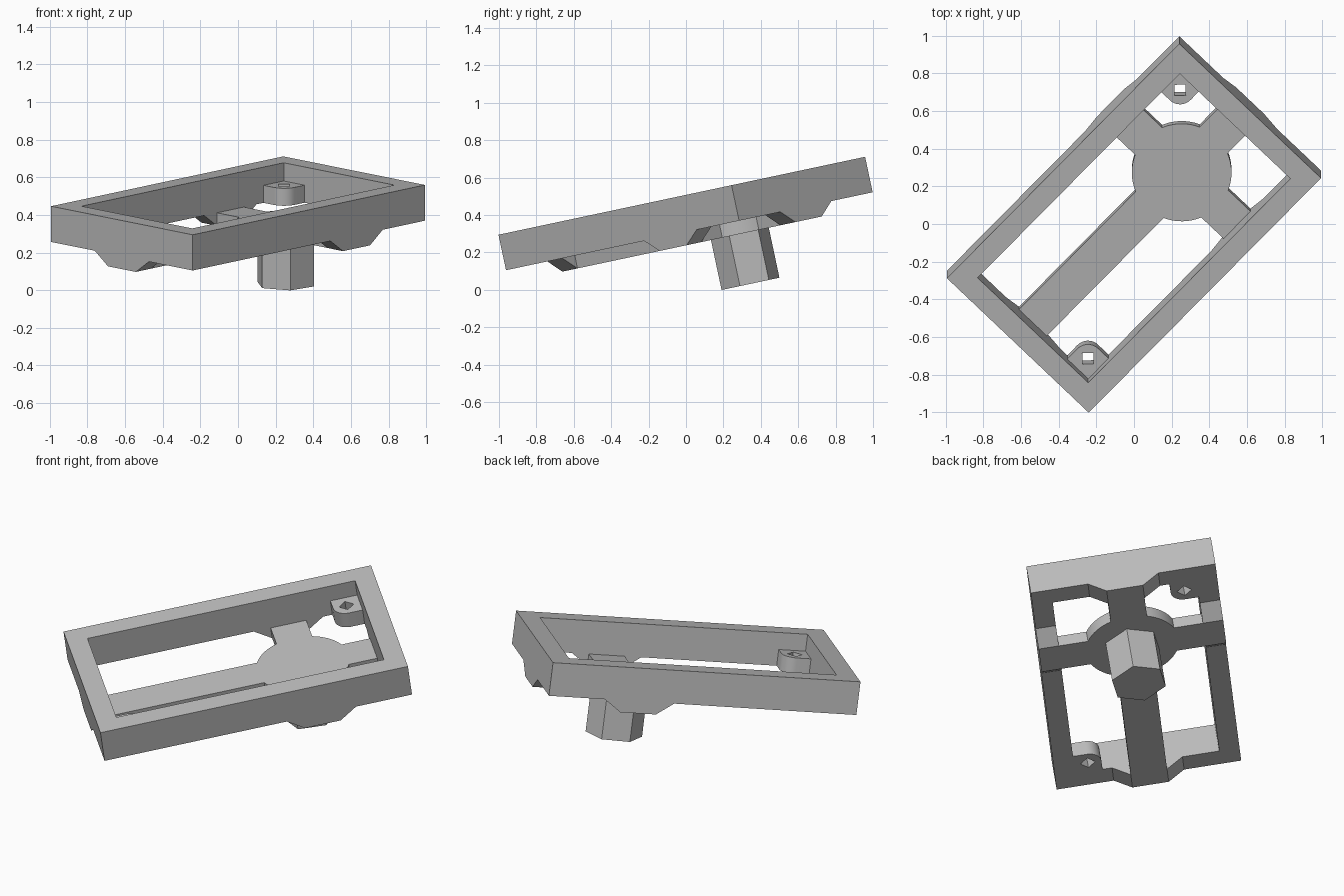
import bpy, bmesh, math
from mathutils import Matrix, Vector

cube = bpy.data.objects.get("Cube")
if cube:
    bpy.data.objects.remove(cube, do_unlink=True)

grey = bpy.data.materials.new("plain_grey")
grey.use_nodes = True
grey.diffuse_color = (0.5, 0.5, 0.5, 1)
grey.node_tree.nodes["Principled BSDF"].inputs["Base Color"].default_value = (0.5, 0.5, 0.5, 1)

# Whole bracket is turned and tipped back
TILT = (Matrix.Translation((0, -0.0225, 0.5025))
        @ Matrix.Rotation(math.radians(12), 4, 'X')
        @ Matrix.Rotation(math.radians(45.9), 4, 'Z'))

# Main sizes, measured in the frame's own plane (its top face is z = 0)
HX, HY, WALL = 0.887, 0.5245, 0.115
IX, IY = HX - WALL, HY - WALL
FLOOR, BASE, POST_END = -0.194, -0.264, -0.537
HUB_X, HUB_R, ARM = 0.364, 0.265, 0.103


def polar(radius, degrees):
    a = math.radians(degrees)
    return Vector((radius * math.cos(a), radius * math.sin(a)))


def circle(center, radius, sides, start=0):
    return [Vector(center) + polar(radius, start + 360 * i / sides) for i in range(sides)]


def rectangle(x, y):
    return [Vector(p) for p in ((-x, -y), (x, -y), (x, y), (-x, y))]


def prism(name, loops, z0, z1, place=Matrix()):
    """Extrude an outline, with optional hole outlines, from z0 to z1."""
    bm = bmesh.new()
    edges = []
    for loop in loops:
        verts = [bm.verts.new((p[0], p[1], z0)) for p in loop]
        edges += [bm.edges.new((verts[i - 1], verts[i])) for i in range(len(verts))]
    if len(loops) == 1:
        bm.faces.new(verts)
    else:
        bmesh.ops.triangle_fill(bm, edges=edges, use_beauty=True)
    result = bmesh.ops.extrude_face_region(bm, geom=bm.faces[:])
    top = [v for v in result["geom"] if isinstance(v, bmesh.types.BMVert)]
    bmesh.ops.translate(bm, verts=top, vec=(0, 0, z1 - z0))
    bmesh.ops.transform(bm, matrix=place, verts=bm.verts[:])
    bmesh.ops.recalc_face_normals(bm, faces=bm.faces[:])
    mesh = bpy.data.meshes.new(name)
    bm.to_mesh(mesh)
    bm.free()
    mesh.materials.append(grey)
    obj = bpy.data.objects.new(name, mesh)
    bpy.context.collection.objects.link(obj)
    obj.matrix_world = TILT
    bpy.ops.object.select_all(action='DESELECT')
    obj.select_set(True)
    bpy.context.view_layer.objects.active = obj
    bpy.ops.object.shade_smooth_by_angle(angle=math.radians(30))
    return obj


# Rectangular frame
prism("frame", [rectangle(HX, HY), rectangle(IX, IY)], FLOOR, 0)

# Round hub with four arms reaching the frame
reach = [IX - HUB_X, IY, IX + HUB_X, IY]
half = math.degrees(math.asin(ARM / HUB_R))
outline = []
for k, length in enumerate(reach):
    turn = Matrix.Rotation(math.radians(90 * k), 2)
    outline += [turn @ Vector((length, -ARM)), turn @ Vector((length, ARM))]
    outline += [polar(HUB_R, 90 * k + half + (90 - 2 * half) * i / 8) for i in range(9)]
prism("hub_and_arms", [[p + Vector((HUB_X, 0)) for p in outline]], BASE, FLOOR)

# Tapered pads under the frame where each arm ends
taper = [(-0.2, FLOOR), (-ARM, BASE), (ARM, BASE), (0.2, FLOOR)]
upright = Matrix.Rotation(math.pi / 2, 4, 'X')
spots = [("right_pad", (HUB_X, -IY, 0), 0), ("back_pad", (IX, 0, 0), 90),
         ("left_pad", (HUB_X, IY, 0), 180), ("front_pad", (-IX, 0, 0), 270)]
for name, spot, angle in spots:
    place = Matrix.Translation(spot) @ Matrix.Rotation(math.radians(angle), 4, 'Z') @ upright
    prism(name, [taper], 0, WALL, place)

# Screw tabs in two opposite corners, rounded about a square hole
tab, hole = 0.155, 0.078
center = Vector((IX - hole, IY - hole))
corner = [Vector((IX, IY - tab)), Vector((IX, IY)), Vector((IX - tab, IY))]
rounded = [center + polar(tab - hole, 180 + 90 * i / 10) for i in range(11)]
for name, angle in (("back_tab", 0), ("front_tab", math.pi)):
    prism(name, [corner + rounded, circle(center, 0.042, 4)], FLOOR, FLOOR + 0.095,
          Matrix.Rotation(angle, 4, 'Z'))

# Hexagonal post under the hub
prism("post", [circle((HUB_X, 0), 0.16, 6, -7)], POST_END, BASE)
